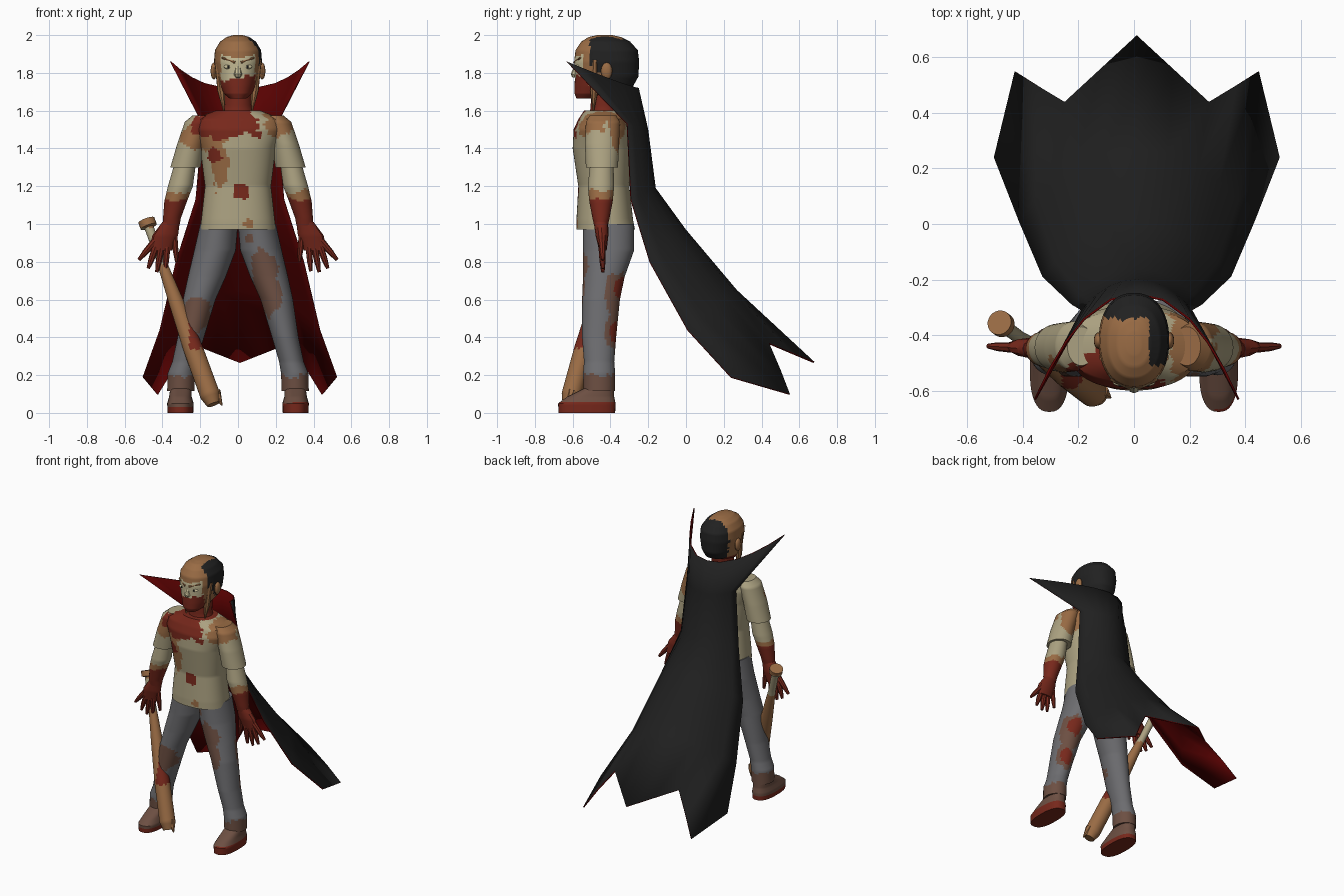
import bpy, bmesh, math
from mathutils import Vector, Matrix, noise

if "Cube" in bpy.data.objects:
    bpy.data.objects.remove(bpy.data.objects["Cube"], do_unlink=True)

PALETTE = {  # sRGB, turned to linear below
    "shirt_beige": (170, 160, 128), "blood_red": (118, 44, 33), "tan_brown": (152, 107, 70),
    "jeans_grey": (108, 108, 111), "dirt_brown": (108, 80, 68), "hair_black": (38, 38, 38),
    "cape_red": (92, 9, 9), "pale_face": (196, 186, 148), "cape_black": (37, 37, 37),
}
MATS = {}
for label, rgb in PALETTE.items():
    mat = bpy.data.materials.new(label)
    mat.use_nodes = True
    color = [(c / 255) ** 2.2 for c in rgb] + [1]
    mat.diffuse_color = color
    bsdf = mat.node_tree.nodes["Principled BSDF"]
    bsdf.inputs["Base Color"].default_value = color
    bsdf.inputs["Roughness"].default_value = .9
    MATS[label] = mat
parts = []


def finish(name, bm, rule):
    """Turn a bmesh into an object, colouring each face by name or rule."""
    used = []
    for f in bm.faces:
        label = rule if isinstance(rule, str) else rule(f.calc_center_median())
        if label not in used:
            used.append(label)
        f.material_index = used.index(label)
    mesh = bpy.data.meshes.new(name)
    bm.to_mesh(mesh)
    bm.free()
    for label in used:
        mesh.materials.append(MATS[label])
    ob = bpy.data.objects.new(name, mesh)
    bpy.context.collection.objects.link(ob)
    parts.append(ob)
    return ob


def tube(name, keys, rule, sides=40, step=.011, power=1, place=None):
    """Closed loft through elliptical rings (x, y, z, rx, ry)."""
    rings = [Vector(keys[0])]
    for a, b in zip(keys, keys[1:]):
        a, b = Vector(a), Vector(b)
        n = max(1, round((b - a).length / step))
        rings += [a.lerp(b, (i + 1) / n) for i in range(n)]
    bm = bmesh.new()
    loops = []
    for x, y, z, rx, ry in rings:
        loop = []
        for i in range(sides):
            t = math.tau * i / sides
            c, s = math.cos(t), math.sin(t)
            loop.append(bm.verts.new((x + rx * math.copysign(abs(c) ** power, c),
                                      y + ry * math.copysign(abs(s) ** power, s), z)))
        loops.append(loop)
    for a, b in zip(loops, loops[1:]):
        for i in range(sides):
            j = (i + 1) % sides
            bm.faces.new((a[i], a[j], b[j], b[i]))
    bm.faces.new(loops[0])
    bm.faces.new(loops[-1])
    if place:
        bm.transform(place)
    bmesh.ops.recalc_face_normals(bm, faces=bm.faces)
    return finish(name, bm, rule)


def rod(name, a, b, profile, rule, sides=8, step=1):
    """Round bar from a to b; profile holds (fraction, radius) pairs."""
    a, b = Vector(a), Vector(b)
    axis = b - a
    place = Matrix.Translation(a) @ axis.to_track_quat("Z", "Y").to_matrix().to_4x4()
    return tube(name, [(0, 0, f * axis.length, r, r) for f, r in profile], rule, sides, step, place=place)


def ball(name, center, size, rule, sides=16):
    bm = bmesh.new()
    bmesh.ops.create_uvsphere(bm, u_segments=sides, v_segments=sides // 2, radius=1,
                              matrix=Matrix.Translation(center) @ Matrix.Diagonal((*size, 1)))
    return finish(name, bm, rule)


def wobble(c):
    return noise.noise(c * 14) * .3 + noise.noise(c * 37) * .18


def stained(base, stains):
    """Rule: the first blob (colour, centre, radii) holding the face wins."""
    def rule(c):
        for label, mid, rad in stains:
            if math.sqrt(sum(((p - m) / r) ** 2 for p, m, r in zip(c, mid, rad))) + wobble(c) < 1:
                return label
        return base
    return rule


# Shirt with stains on chest and shoulders
shirt_rule = stained("shirt_beige", [
    ("blood_red", (-.06, -.52, 1.53), (.18, .13, .1)),
    ("blood_red", (.02, -.6, 1.17), (.045, .1, .045)),
    ("blood_red", (-.13, -.6, 1.36), (.04, .1, .04)),
    ("tan_brown", (-.17, -.53, 1.46), (.15, .13, .08)),
    ("tan_brown", (-.1, -.6, 1.3), (.05, .1, .13)),
    ("tan_brown", (.2, -.45, 1.53), (.1, .16, .09)),
    ("tan_brown", (.06, -.6, 1), (.03, .1, .025)),
    ("tan_brown", (.25, -.33, 1.45), (.08, .08, .1)),
])
tube("shirt", [(0, -.425, .97, .2, .155), (0, -.43, 1.02, .195, .15), (0, -.435, 1.2, .175, .135),
               (0, -.445, 1.4, .2, .155), (0, -.445, 1.5, .235, .15), (0, -.44, 1.555, .235, .13),
               (0, -.44, 1.6, .12, .1)], shirt_rule, sides=72, power=.85)

# Legs, shoes, sleeves, arms and hands, one pass per side
jeans_stains = stained("jeans_grey", [
    ("blood_red", (.22, -.34, .65), (.05, .06, .07)),
    ("blood_red", (-.15, -.3, .76), (.05, .06, .05)),
    ("blood_red", (.27, -.37, .42), (.04, .04, .06)),
    ("dirt_brown", (.14, -.55, .68), (.085, .13, .18)),
    ("dirt_brown", (.24, -.36, .62), (.08, .08, .14)),
    ("dirt_brown", (.28, -.38, .42), (.07, .06, .1)),
    ("dirt_brown", (-.21, -.55, .53), (.08, .13, .09)),
    ("dirt_brown", (.05, -.56, .92), (.03, .06, .03)),
])


def jeans_rule(c):
    return "dirt_brown" if c.z + wobble(c) * .12 < .2 else jeans_stains(c)


def arm_rule(c):
    z = c.z + wobble(c) * .06
    return "blood_red" if z < 1.13 else "tan_brown" if z < 1.17 else "shirt_beige"


def shoe_rule(c):
    return "blood_red" if c.z < .03 + max(0, c.x) * .08 else "dirt_brown"


for side, s in (("right", -1), ("left", 1)):
    def flip(keys):
        return [(k[0] * s, *k[1:]) for k in keys]

    tube(side + "_leg", flip([(.1, -.41, 1, .1, .135), (.122, -.41, .86, .11, .135),
                              (.165, -.435, .72, .1, .11), (.205, -.45, .6, .086, .1),
                              (.25, -.46, .4, .07, .09), (.283, -.46, .27, .065, .08),
                              (.3, -.46, .21, .072, .085), (.303, -.46, .115, .072, .083)]), jeans_rule)
    tube(side + "_shoe", flip([(.305, -.525, 0, .068, .15), (.305, -.525, .05, .07, .152),
                               (.305, -.505, .085, .06, .125), (.303, -.455, .135, .055, .075)]),
         shoe_rule, power=.8)
    tube(side + "_sleeve", flip([(.19, -.44, 1.575, .05, .07), (.212, -.44, 1.54, .07, .09),
                                 (.25, -.445, 1.42, .073, .09), (.278, -.445, 1.3, .08, .085)]), shirt_rule)
    tube(side + "_arm", flip([(.275, -.445, 1.34, .055, .06), (.305, -.45, 1.2, .066, .07),
                              (.33, -.45, 1.12, .06, .062), (.35, -.45, 1.03, .047, .045),
                              (.355, -.45, .99, .045, .036)]), arm_rule)
    tube(side + "_palm", flip([(.355, -.45, 1.01, .046, .038), (.385, -.445, .94, .068, .034),
                               (.41, -.44, .86, .06, .02)]), "blood_red", sides=12)
    for i, (bx, bz, tx, tz) in enumerate([(.34, .96, .325, .8), (.375, .88, .385, .75), (.405, .88, .43, .745),
                                          (.435, .88, .475, .765), (.44, .91, .525, .81)]):
        rod(f"{side}_finger_{i + 1}", (bx * s, -.445, bz), (tx * s, -.44, tz),
            [(0, .019), (.6, .016), (1, .009)], "blood_red")

# Neck and head
tube("neck", [(0, -.43, 1.55, .095, .085), (0, -.43, 1.62, .075, .075), (0, -.42, 1.74, .07, .08)], "blood_red")


def head_rule(c):
    w = wobble(c) * .06
    if c.y > -.34 + w or (c.x > .055 and c.y > -.51 and c.z > 1.85 - (c.y + .51)):
        return "hair_black"
    if c.z > 1.875 + abs(c.x) * .25 or (abs(c.x) > .09 and c.z > 1.7):
        return "tan_brown"
    if c.z < 1.765 + w or (c.x > .03 and c.z < 1.79 + w):
        return "blood_red"
    return "pale_face"


tube("head", [(0, -.52, 1.665, .045, .06), (0, -.485, 1.69, .075, .105), (0, -.435, 1.73, .098, .155),
              (0, -.42, 1.78, .113, .168), (0, -.42, 1.86, .127, .172), (0, -.42, 1.92, .122, .165),
              (0, -.425, 1.965, .095, .13), (0, -.43, 1.99, .06, .085), (0, -.43, 2, .025, .04)],
     head_rule, sides=48, power=.9)
rod("nose", (0, -.575, 1.85), (0, -.592, 1.775), [(0, .01), (.8, .022), (1, .012)], "pale_face")
rod("lips", (-.04, -.575, 1.73), (.04, -.575, 1.73), [(0, .004), (.5, .015), (1, .004)], "blood_red")
for side, s in (("right", -1), ("left", 1)):
    ball(side + "_ear", (.128 * s, -.42, 1.81), (.017, .03, .045), "tan_brown")
    ball(side + "_eye", (.05 * s, -.572, 1.832), (.026, .012, .012), "pale_face")
    ball(side + "_pupil", (.05 * s, -.582, 1.832), (.007, .005, .008), "hair_black", 8)
    rod(side + "_eyebrow", (.015 * s, -.59, 1.855), (.085 * s, -.56, 1.88), [(0, .008), (1, .005)], "tan_brown")
    rod(side + "_sideburn", (.108 * s, -.48, 1.87), (.075 * s, -.49, 1.6),
        [(0, .018), (.6, .022), (1, .004)], "tan_brown")


# Baseball bat with pale grip, blood smear and splintered end
def bat_rule(c):
    if c.z > .98:
        return "tan_brown"
    if c.z > .78 + wobble(c) * .05:
        return "shirt_beige"
    smear = abs(c.z - .43) + wobble(c) * .15 < .09 and c.x > -.26
    return "blood_red" if smear else "tan_brown"


top, end = (-.485, -.355, 1.02), (-.13, -.62, .045)
rod("bat", top, end, [(0, .045), (.035, .045), (.04, .025), (.2, .024), (.45, .04), (.7, .052), (.95, .053), (1, .035)],
    bat_rule, sides=24, step=.012)
rod("bat_splinter", (-.12, -.6, .11), (-.085, -.625, .04), [(0, .03), (1, .004)], "tan_brown")

# Cape: rows of (centre y, centre z, edge x, edge y, edge z), then the ragged hem
COLUMNS = (0, .26, .52, .7, .86, 1)
ROWS = [(-.25, 1.72, .37, -.63, 1.86), (-.2, 1.5, .2, -.31, 1.53), (-.16, 1.19, .235, -.29, 1.13),
        (0, .97, .34, -.19, .8), (.27, .65, .425, .01, .44)]
HEM = [(0, .68, .27), (.13, .56, .32), (.26, .44, .37), (.36, .5, .23), (.44, .55, .1), (.515, .24, .19)]
grid = []
for cy, cz, ex, ey, ez in ROWS:
    grid.append([(ex * u, cy + (ey - cy) * u ** 2.2, cz + (ez - cz) * u ** 2.5) for u in COLUMNS])
grid.append(HEM)
bm = bmesh.new()
lines = []
for row in grid:
    full = [(-x, y, z) for x, y, z in reversed(row[1:])] + row
    lines.append([bm.verts.new((x + .01, y, z)) for x, y, z in full])
for a, b in zip(lines, lines[1:]):
    for i in range(len(a) - 1):
        bm.faces.new((a[i], a[i + 1], b[i + 1], b[i]))
cape = finish("cape", bm, "cape_black")
cape.data.materials.append(MATS["cape_red"])
shell = cape.modifiers.new("lining", "SOLIDIFY")
shell.thickness = .008
shell.offset = -1
shell.material_offset = 1
shell.material_offset_rim = 1

# Smooth shading with crisp edges
bpy.ops.object.select_all(action="DESELECT")
for ob in parts:
    ob.select_set(True)
bpy.context.view_layer.objects.active = cape
bpy.ops.object.shade_smooth_by_angle(angle=math.radians(35))
